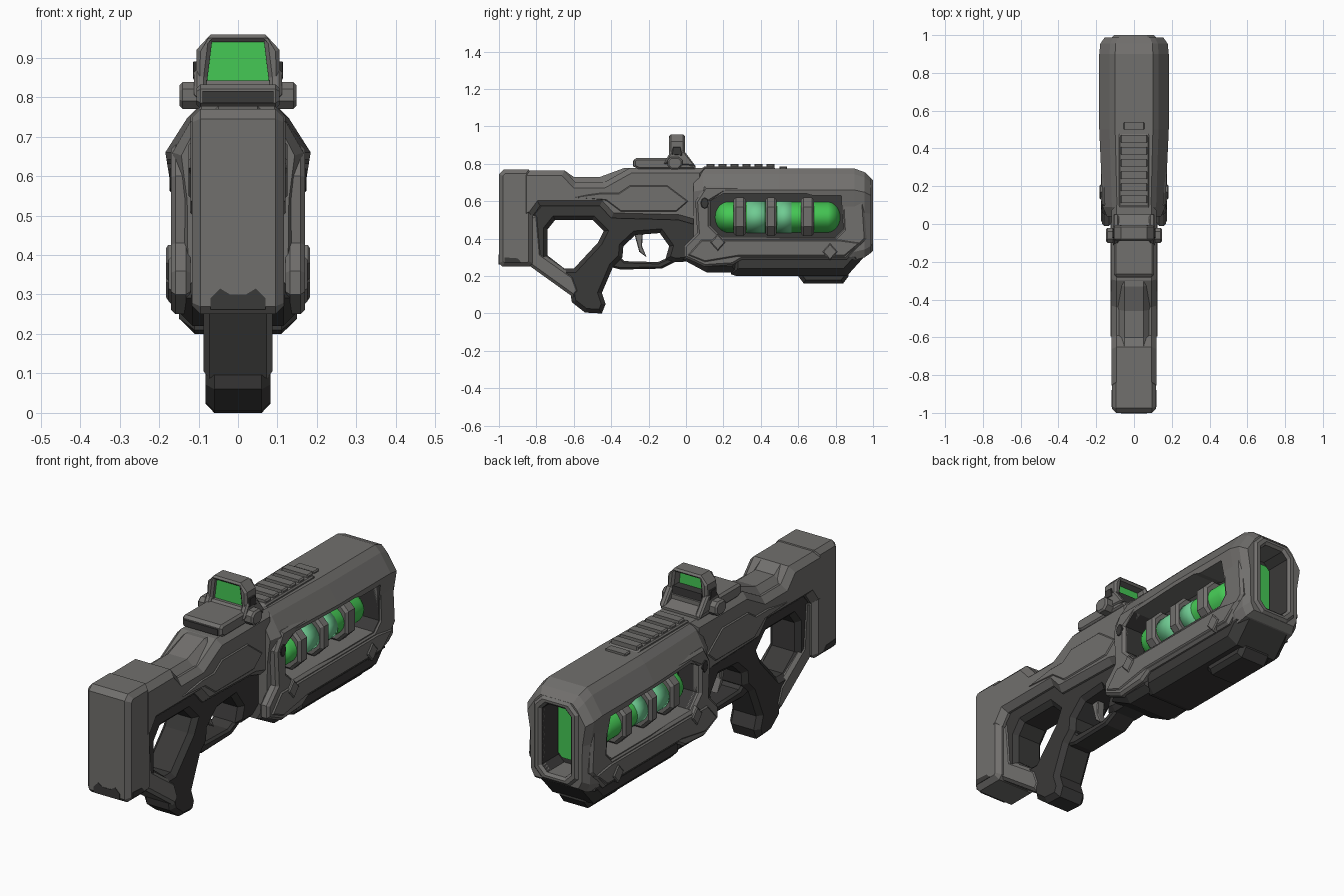
import bpy, bmesh, math
from mathutils import Vector

if "Cube" in bpy.data.objects:
    bpy.data.objects.remove(bpy.data.objects["Cube"])


def material(name, rgb):
    m = bpy.data.materials.new(name)
    m.use_nodes = True
    m.diffuse_color = (*rgb, 1)
    m.node_tree.nodes["Principled BSDF"].inputs["Base Color"].default_value = (*rgb, 1)
    return m


GREY = material("warm_grey", (0.165, 0.16, 0.153))
DARK = material("charcoal", (0.042, 0.041, 0.04))
GREEN = material("energy_green", (0.06, 0.58, 0.09))
PALE = material("pale_green", (0.16, 0.6, 0.29))


def finish(name, bm, mats, smooth=False):
    bmesh.ops.recalc_face_normals(bm, faces=bm.faces)
    mesh = bpy.data.meshes.new(name)
    bm.to_mesh(mesh)
    bm.free()
    for m in mats:
        mesh.materials.append(m)
    ob = bpy.data.objects.new(name, mesh)
    bpy.context.collection.objects.link(ob)
    for p in mesh.polygons:
        p.use_smooth = smooth
    return ob


def inset(loop, d, hole):
    """Mitred offset of a closed loop towards the solid side."""
    pts = [Vector(p) for p in loop]
    n = len(pts)
    area = sum(pts[i - 1].cross(pts[i]) for i in range(n))
    if (area > 0) == hole:
        pts.reverse()
    out = []
    for i, p in enumerate(pts):
        a = (p - pts[i - 1]).normalized()
        b = (pts[(i + 1) % n] - p).normalized()
        na, nb = Vector((-a.y, a.x)), Vector((-b.y, b.x))
        out.append(p + (na + nb) * d / max(0.5, 1 + na.dot(nb)))
    return pts, out


def prism(name, loops, lo, hi, bevel, mat, axis="x"):
    """Chamfered extrusion of an outline with optional holes."""
    place = {"x": lambda p, w: (w, p.x, p.y),
             "y": lambda p, w: (p.x, w, p.y)}[axis]
    bm = bmesh.new()
    caps = ([], [])
    for k, loop in enumerate(loops):
        outer, inner = inset(loop, bevel, k > 0)
        levels = [(inner, lo), (outer, lo + bevel), (outer, hi - bevel), (inner, hi)]
        if not bevel:
            levels = [(outer, lo), (outer, hi)]
        rings = [[bm.verts.new(place(p, w)) for p in r] for r, w in levels]
        for r, s in zip(rings, rings[1:]):
            for i in range(len(r)):
                bm.faces.new((r[i - 1], r[i], s[i], s[i - 1]))
        for cap, r in zip(caps, (rings[0], rings[-1])):
            cap.extend(bm.edges.get((r[i - 1], r[i])) for i in range(len(r)))
    for cap in caps:
        bmesh.ops.triangle_fill(bm, use_beauty=True, edges=cap)
    return finish(name, bm, [mat])


def pair(name, loops, lo, hi, bevel, mat):
    prism("left_" + name, loops, lo, hi, bevel, mat)
    prism("right_" + name, loops, -hi, -lo, bevel, mat)


def octagon(w, z0, z1, c):
    half = [(w, z0 + c), (w, z1 - c), (w - c, z1)]
    return [(w - c, z0)] + half + [(-x, z) for x, z in reversed(half)] + [(c - w, z0)]


def rect(a, b, c, d):
    return [(a, c), (b, c), (b, d), (a, d)]


def cut(ob, cutter):
    """Subtract a cutter; upright walls of the cut are dark."""
    cutter.data.materials.clear()
    for m in (GREY, DARK):
        cutter.data.materials.append(m)
    for p in cutter.data.polygons:
        p.material_index = int(abs(p.normal.z) < 0.9)
    mod = ob.modifiers.new("cut", "BOOLEAN")
    mod.operation, mod.solver, mod.object = "DIFFERENCE", "EXACT", cutter
    dg = bpy.context.evaluated_depsgraph_get()
    mesh = bpy.data.meshes.new_from_object(ob.evaluated_get(dg))
    ob.modifiers.clear()
    ob.data = mesh
    bpy.data.objects.remove(cutter)


# Front hull: lofted cross-sections
half = [(.1, .775), (.13, .745), (.184, .66), (.165, .54), (.162, .33), (.14, .285), (.1, .285)]
section = half + [(-x, z) for x, z in reversed(half)]
bm = bmesh.new()
rings = []
for y, sx, sz in [(.04, .78, .95), (.09, .9, 1), (.5, 1, 1), (.9, 1, 1), (.955, .97, .93),
                  (.988, .84, .82)]:
    rings.append([bm.verts.new((x * sx, y, .5 + (z - .5) * sz)) for x, z in section])
for r, s in zip(rings, rings[1:]):
    for i in range(len(r)):
        bm.faces.new((r[i - 1], r[i], s[i], s[i - 1]))
bm.faces.new(rings[0])
bm.faces.new(rings[-1])
hull = finish("front_hull", bm, [GREY, DARK])

# Side windows and muzzle bore
window = [(.13, .47), (.13, .6), (.2, .642), (.64, .642), (.68, .63), (.83, .63),
          (.84, .45), (.8, .41), (.19, .41)]
cut(hull, prism("window_cutter", [window], .05, .3, 0, DARK))
cut(hull, prism("window_cutter", [window], -.3, -.05, 0, DARK))
bore = octagon(.078, .36, .69, .03)
cut(hull, prism("bore_cutter", [bore], .86, 1.1, 0, DARK, "y"))
prism("muzzle_ring", [octagon(.118, .325, .725, .045), bore], .95, 1, .012, GREY, "y")
prism("muzzle_glow", [octagon(.066, .39, .66, .02)], .85, .88, 0, GREEN, "y")

# Armoured window frames
frame = [(.05, .6), (.1, .68), (.88, .68), (.95, .62), (.965, .4), (.86, .29), (.3, .29),
         (.25, .26), (.1, .25), (-.01, .3), (-.01, .36), (.06, .43)]
pair("window_frame", [frame, window], .12, .17, .012, GREY)
lower_plate = [(.0, .31), (.08, .4), (.82, .4), (.94, .38), (.85, .3), (.28, .3), (.1, .27)]
pair("lower_plate", [lower_plate], .14, .176, .012, GREY)
for y, z in [(.17, .38), (.77, .33)]:
    pair("diamond_bolt", [[(y - .04, z), (y, z - .045), (y + .04, z), (y, z + .045)]],
         .15, .182, .005, GREY)
dot = [(.1 + .022 * math.cos(a * math.pi / 4), .59 + .03 * math.sin(a * math.pi / 4))
       for a in range(8)]
pair("frame_stud", [dot], .15, .174, .003, DARK)


# Energy capsule with retaining rings
def capsule(name, y0, y1, rx, rz, cap, mat):
    bm = bmesh.new()
    bmesh.ops.create_uvsphere(bm, u_segments=24, v_segments=13, radius=1)
    mid, reach = (y0 + y1) / 2, (y1 - y0) / 2 - cap
    for v in bm.verts:
        x, y, z = v.co
        v.co = (x * rx, mid + z * cap + math.copysign(reach, z), .515 + y * rz)
    finish(name, bm, [mat], True)


capsule("energy_capsule", .15, .83, .138, .09, .08, GREEN)
for y0, y1 in [(.32, .43), (.48, .57)]:
    capsule("energy_cell", y0, y1, .141, .092, .008, PALE)
for y0, y1 in [(.255, .32), (.425, .485), (.615, .685)]:
    prism("capsule_ring", [octagon(.152, .415, .62, .05)], y0, y1, .012, GREY, "y")

# Underside blocks
prism("rear_underplate", [[(-.02, .29), (.11, .22), (.27, .22), (.3, .32), (.05, .34)]],
      -.145, .145, .03, DARK)
prism("handguard", [[(.24, .21), (.27, .2), (.86, .2), (.95, .3), (.93, .33), (.24, .33)]],
      -.15, .15, .04, DARK)
prism("front_foot", [[(.6, .2), (.63, .16), (.84, .16), (.87, .2), (.86, .26), (.6, .26)]],
      -.085, .085, .02, DARK)

# Receiver and stock, with a narrow comb over the dip
prism("receiver", [[(-.88, .765), (-.65, .765), (-.59, .7), (-.44, .7), (-.3, .778),
                    (.1, .778), (.1, .46), (-.04, .5), (-.4, .51), (-.46, .575),
                    (-.78, .575), (-.82, .52), (-.88, .5)]], -.12, .12, .028, GREY)
prism("stock_comb", [[(-.7, .765), (-.65, .765), (-.6, .73), (-.46, .73), (-.33, .778),
                      (-.25, .775), (-.25, .6), (-.7, .6)]], -.095, .095, .045, GREY)
prism("butt", [[(-1, .27), (-1, .745), (-.975, .77), (-.84, .77), (-.82, .72),
                (-.82, .27), (-.84, .25), (-.98, .25)]], -.117, .117, .022, GREY)
heel = [(-.07, .262), (.07, .262), (.07, .29), (.045, .315), (.02, .3), (-.02, .3),
        (-.045, .315), (-.07, .29)]
prism("heel_patch", [heel], -1.002, -.995, 0, DARK, "y")
pair("heel_side_patch", [[(-.97, .272), (-.88, .272), (-.9, .295), (-.97, .3)]],
     .113, .119, 0, DARK)
pair("cheek_panel", [[(-.6, .62), (-.45, .65), (-.36, .65), (-.3, .69), (-.1, .69), (.02, .6),
                      (-.05, .54), (-.35, .54), (-.43, .6)]], .1, .125, .01, GREY)
prism("lower_strut", [[(-.88, .5), (-.79, .54), (-.77, .32), (-.6, .2), (-.57, .12),
                       (-.6, .085), (-.83, .25), (-.88, .27)]], -.087, .087, .015, GREY)

# Grip frame around the thumbhole, running into the trigger housing
thumbhole = [(-.74, .45), (-.7, .5), (-.5, .5), (-.44, .44), (-.47, .38), (-.6, .24),
             (-.65, .24), (-.74, .31)]
prism("grip_frame", [[(-.83, .29), (-.62, .12), (-.61, .06), (-.54, .005), (-.45, 0),
                      (-.43, .05), (-.45, .11), (-.39, .25), (-.34, .3), (-.335, .36),
                      (-.27, .42), (-.14, .43), (-.09, .36), (-.11, .29), (-.06, .275),
                      (.08, .28), (.08, .52), (-.02, .53), (-.38, .55), (-.44, .61),
                      (-.77, .61), (-.83, .54)], thumbhole], -.082, .082, .022, DARK)
prism("trigger_guard", [[(-.41, .25), (-.35, .235), (-.13, .24), (-.06, .275), (-.07, .31),
                         (-.15, .275), (-.33, .28), (-.36, .31), (-.41, .31)]],
      -.06, .06, .01, DARK)
prism("trigger", [[(-.28, .44), (-.23, .44), (-.235, .36), (-.21, .3), (-.25, .33)]],
      -.02, .02, .004, GREY)

# Top rail
prism("rail_base", [[(.06, .76), (.1, .787), (.46, .787), (.5, .76)]], -.08, .08, .006, GREY)
for i in range(6):
    y = .11 + i * .064
    prism("rail_rib", [rect(y, y + .042, .77, .8)], -.072, .072, .006, GREY)
prism("rail_stop", [rect(.5, .54, .76, .785)], -.055, .055, .005, GREY)

# Reflex sight
prism("sight_base", [[(-.28, .785), (-.28, .82), (-.265, .832), (-.06, .832), (.05, .79),
                      (.05, .77), (-.25, .77)]], -.105, .105, .01, GREY)
prism("sight_front_face", [rect(-.09, .09, .785, .815)], -.284, -.278, 0, DARK, "y")
hood = [(-.108, .8), (.108, .8), (.105, .92), (.07, .958), (-.07, .958), (-.105, .92)]
opening = [(-.078, .842), (.078, .842), (.066, .94), (-.066, .94)]
prism("sight_hood", [hood, opening], -.09, -.005, .01, GREY, "y")
prism("sight_lens", [[(x * 1.03, z) for x, z in opening]], -.065, -.055, 0, GREEN, "y")
prism("sight_emitter", [rect(-.078, .078, .835, .872)], -.05, -.008, 0, DARK, "y")
pair("sight_brace", [[(-.12, .8), (-.08, .87), (-.01, .87), (.05, .79)]], .08, .112, .008, GREY)
pair("sight_side_patch", [[(-.075, .85), (-.07, .89), (-.03, .89), (-.02, .845)]],
     .1, .114, .002, DARK)
pair("sight_knob", [[(-.1, .79), (-.08, .77), (-.04, .77), (-.02, .79), (-.02, .82),
                     (-.04, .838), (-.08, .838), (-.1, .82)]], .09, .148, .008, GREY)
